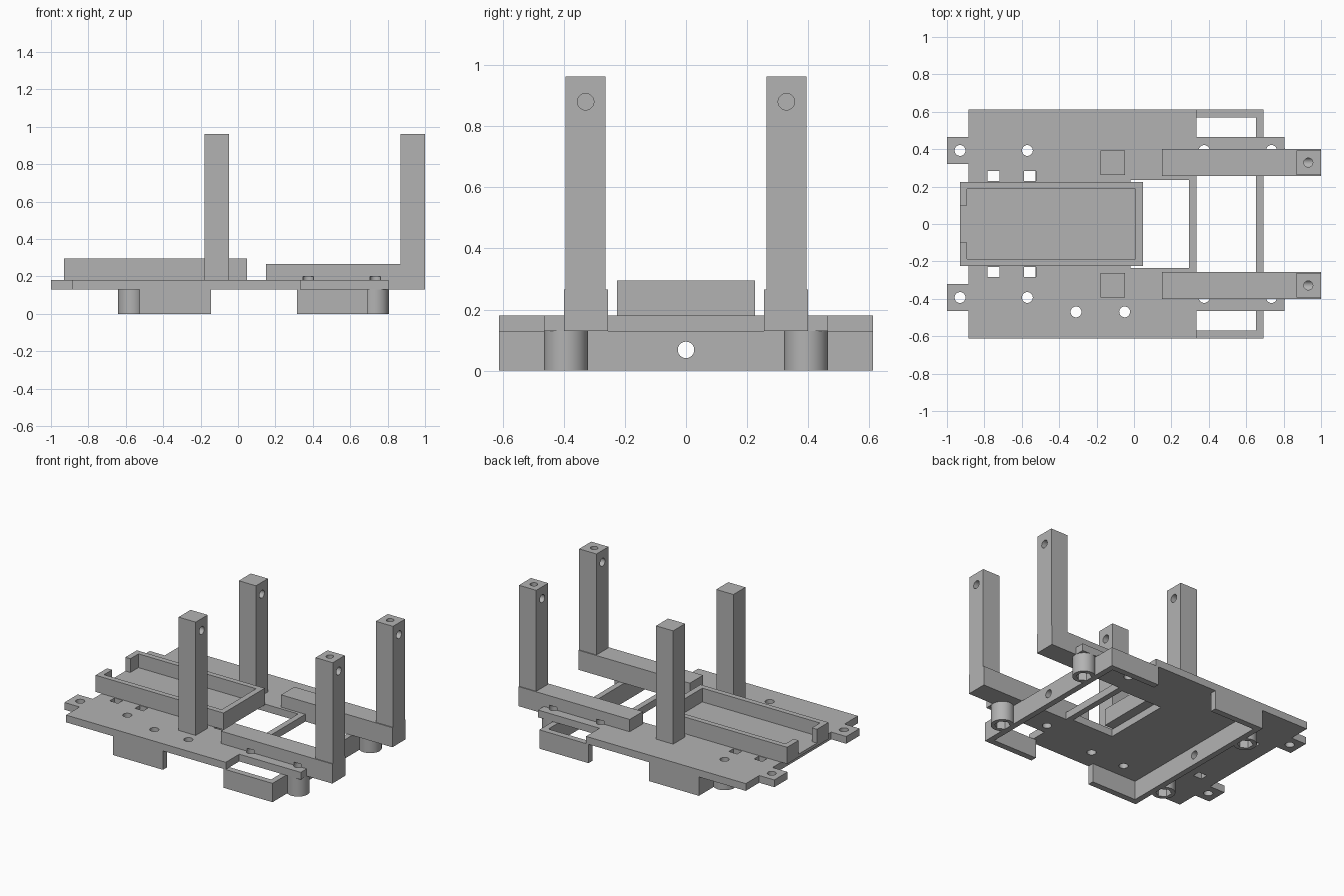
import bpy, bmesh, math
from mathutils import Matrix, Vector

cube = bpy.data.objects.get("Cube")
if cube:
    bpy.data.objects.remove(cube, do_unlink=True)

grey = bpy.data.materials.new("plain grey")
grey.use_nodes = True
grey.diffuse_color = (0.45, 0.45, 0.45, 1)
grey.node_tree.nodes["Principled BSDF"].inputs["Base Color"].default_value = (0.45, 0.45, 0.45, 1)


def add_box(bm, x0, x1, y0, y1, z0, z1):
    size = Matrix.Diagonal((x1 - x0, y1 - y0, z1 - z0, 1))
    mid = Vector(((x0 + x1) / 2, (y0 + y1) / 2, (z0 + z1) / 2))
    bmesh.ops.create_cube(bm, size=1, matrix=Matrix.Translation(mid) @ size)


def add_rod(bm, start, length, radius, axis="Z", sides=32):
    turn = Matrix.Rotation(math.pi / 2, 4, "Y") if axis == "X" else Matrix.Identity(4)
    move = Matrix.Translation(start) @ turn @ Matrix.Translation((0, 0, length / 2))
    bmesh.ops.create_cone(bm, cap_ends=True, segments=sides, radius1=radius,
                          radius2=radius, depth=length, matrix=move)


def add_prism(bm, outline, z0, z1):
    face = bm.faces.new([bm.verts.new((x, y, z0)) for x, y in outline])
    top = bmesh.ops.extrude_face_region(bm, geom=[face])["geom"]
    for v in top:
        if isinstance(v, bmesh.types.BMVert):
            v.co.z = z1
    bmesh.ops.recalc_face_normals(bm, faces=bm.faces)


def to_object(bm, name):
    mesh = bpy.data.meshes.new(name)
    bm.to_mesh(mesh)
    bm.free()
    obj = bpy.data.objects.new(name, mesh)
    bpy.context.collection.objects.link(obj)
    return obj


def finish(name, bm, cutter=None):
    """Turn a mesh into a part, cutting the holes out of it."""
    obj = to_object(bm, name)
    obj.data.materials.append(grey)
    bpy.ops.object.select_all(action="DESELECT")
    obj.select_set(True)
    bpy.context.view_layer.objects.active = obj
    if cutter:
        tool = to_object(cutter, name + "_cutter")
        tool.hide_render = True
        mod = obj.modifiers.new("holes", "BOOLEAN")
        mod.operation = "DIFFERENCE"
        mod.solver = "EXACT"
        mod.object = tool
        bpy.ops.object.modifier_apply(modifier=mod.name)
        bpy.data.objects.remove(tool, do_unlink=True)
    bpy.ops.object.shade_smooth_by_angle(angle=math.radians(30))
    return obj


BASE, TOP = 0.13, 0.18      # deck underside and upper face
HOLE = 0.029
SCREW_Y = 0.393
SCREW_X = (-0.93, -0.57, 0.375, 0.735)

# Deck: stepped outline mirrored across y
half = [(-0.885, 0.32), (-1, 0.32), (-1, 0.465), (-0.885, 0.465), (-0.885, 0.612),
        (0.335, 0.612), (0.335, 0.465), (0.805, 0.465), (0.805, 0.262), (0.335, 0.262)]
bm, cut = bmesh.new(), bmesh.new()
add_prism(bm, half + [(x, -y) for x, y in reversed(half)], BASE, TOP)
add_box(cut, -0.02, 0.295, -0.235, 0.235, 0, 0.3)
for s in (1, -1):
    for x in SCREW_X:
        add_rod(cut, (x, s * SCREW_Y, 0.05), 0.2, HOLE)
    for x in (-0.75, -0.557):
        y0, y1 = sorted((s * 0.23, s * 0.283))
        add_box(cut, x - 0.032, x + 0.032, y0, y1, 0.05, 0.25)
for x in (-0.31, -0.05):
    add_rod(cut, (x, -0.47, 0.05), 0.2, HOLE)
finish("deck", bm, cut)

# Open tray with a gap in its end wall
bm, cut = bmesh.new(), bmesh.new()
add_box(bm, -0.93, 0.047, -0.225, 0.225, TOP, 0.295)
add_prism(cut, [(-0.892, -0.188), (0.007, -0.188), (0.007, 0.188), (-0.892, 0.188),
                (-0.892, 0.1), (-1, 0.1), (-1, -0.1), (-0.892, -0.1)], 0.2, 0.4)
finish("tray", bm, cut)

# Under-deck brackets: cross wall with centre hole and a flange at each end
for name, outer, inner, end in (("front", 0.692, 0.652, 0.316), ("rear", -0.527, -0.487, -0.145)):
    bm, cut = bmesh.new(), bmesh.new()
    add_prism(bm, [(outer, -0.612), (end, -0.612), (end, -0.57), (inner, -0.57),
                   (inner, 0.57), (end, 0.57), (end, 0.612), (outer, 0.612)], 0, BASE)
    add_rod(cut, (min(outer, inner) - 0.1, 0, 0.068), 0.25, 0.027, "X")
    finish(name + "_bracket", bm, cut)

for side, s in (("left", 1), ("right", -1)):
    # Screw bosses with hexagonal nut pockets
    for end, x in (("front", 0.735), ("rear", -0.57)):
        bm, hole, pocket = bmesh.new(), bmesh.new(), bmesh.new()
        add_rod(bm, (x, s * SCREW_Y, 0), BASE, 0.072, sides=48)
        add_rod(hole, (x, s * SCREW_Y, -0.05), 0.3, HOLE)
        boss = finish(f"{end}_{side}_boss", bm, hole)
        add_rod(pocket, (x, s * SCREW_Y, -0.05), 0.11, 0.05, sides=6)
        bm = bmesh.new()
        bm.from_mesh(boss.data)
        bpy.data.objects.remove(boss, do_unlink=True)
        finish(f"{end}_{side}_boss", bm, pocket)

    # Arms, notched where the screw holes run into them
    bm, cut = bmesh.new(), bmesh.new()
    y0, y1 = sorted((s * 0.256, s * 0.4))
    add_box(bm, 0.15, 1, y0, y1, BASE, 0.265)
    for x in SCREW_X[2:]:
        add_rod(cut, (x, s * SCREW_Y, 0.05), 0.15, HOLE)
    finish(f"{side}_arm", bm, cut)

    # Posts: front ones drilled through and from the top, rear ones blind
    y0, y1 = sorted((s * 0.263, s * 0.394))
    mid = s * 0.3285
    bm, cut = bmesh.new(), bmesh.new()
    add_box(bm, 0.868, 1, y0, y1, 0.265, 0.962)
    add_rod(cut, (0.8, mid, 0.88), 0.3, 0.027, "X")
    post = finish(f"front_{side}_post", bm, cut)
    bm, cut = bmesh.new(), bmesh.new()
    bm.from_mesh(post.data)
    bpy.data.objects.remove(post, do_unlink=True)
    add_rod(cut, (0.932, mid, 0.88), 0.2, 0.024)
    finish(f"front_{side}_post", bm, cut)

    bm, cut = bmesh.new(), bmesh.new()
    add_box(bm, -0.178, -0.047, y0, y1, TOP, 0.962)
    add_rod(cut, (-0.13, mid, 0.88), 0.2, 0.027, "X")
    finish(f"rear_{side}_post", bm, cut)
